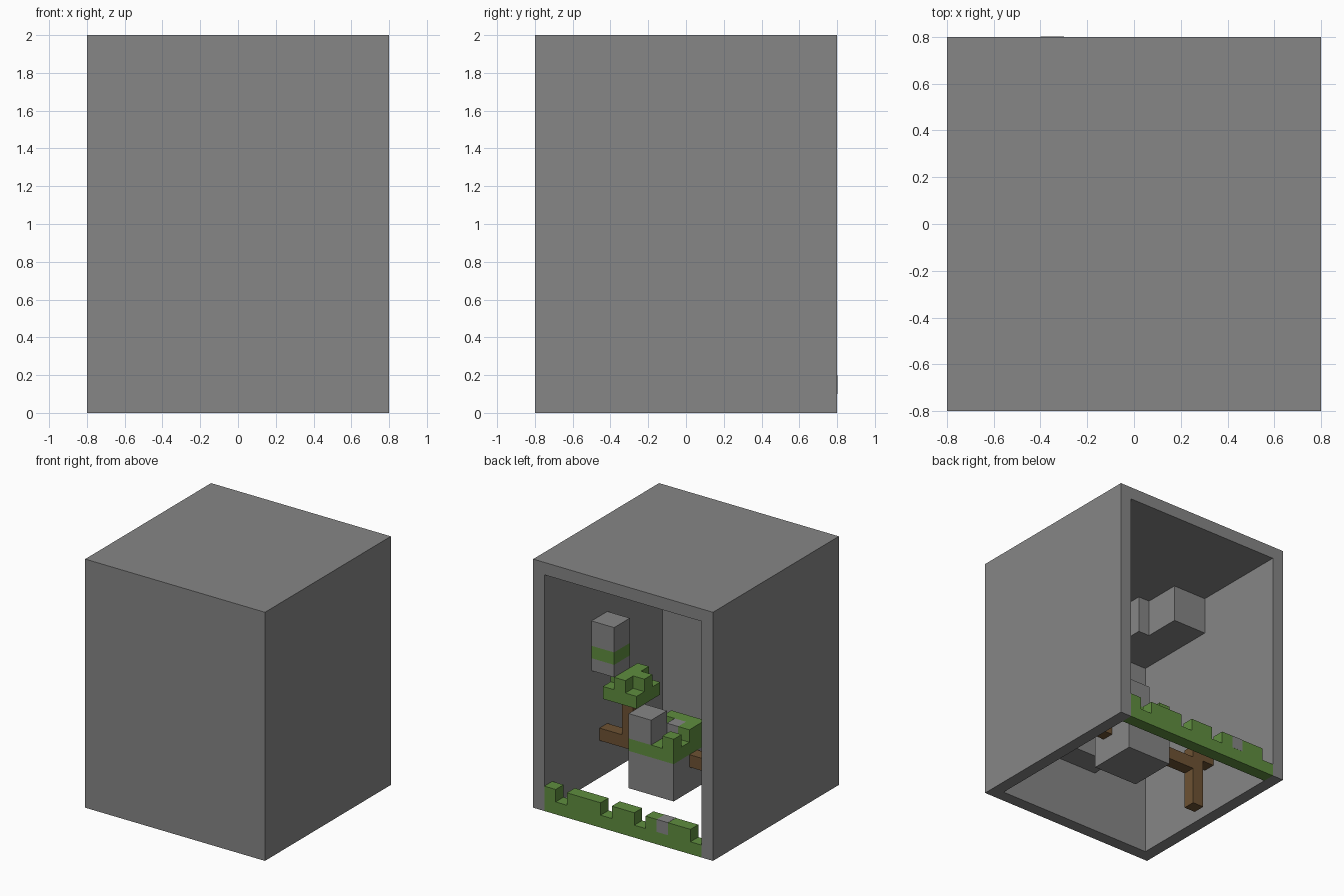
import bpy
import bmesh
from mathutils import Vector

if "Cube" in bpy.data.objects:
    bpy.data.objects.remove(bpy.data.objects["Cube"], do_unlink=True)

U = 0.1  # one block


def material(name, rgb):
    m = bpy.data.materials.new(name)
    m.use_nodes = True
    m.diffuse_color = (*rgb, 1)
    m.node_tree.nodes["Principled BSDF"].inputs["Base Color"].default_value = (*rgb, 1)
    return m


STONE = material("stone grey", (0.24, 0.24, 0.24))
GRASS = material("leaf green", (0.115, 0.27, 0.05))
WOOD = material("wood brown", (0.155, 0.085, 0.033))


def add_box(bm, lo, hi):
    """Box between two corners given in blocks."""
    lo, hi = Vector(lo) * U, Vector(hi) * U
    verts = bmesh.ops.create_cube(bm, size=1)["verts"]
    for v in verts:
        v.co = [(a + b) / 2 + c * (b - a) for a, b, c in zip(lo, hi, v.co)]
    return verts


def boxes(name, mat, *corner_pairs):
    bm = bmesh.new()
    for lo, hi in corner_pairs:
        add_box(bm, lo, hi)
    me = bpy.data.meshes.new(name)
    bm.to_mesh(me)
    bm.free()
    me.materials.append(mat)
    ob = bpy.data.objects.new(name, me)
    bpy.context.collection.objects.link(ob)
    return ob


def prism(name, mat, outline, axis, start, depth):
    """Flat outline in blocks, extruded along axis 1 (y) or 2 (z)."""
    bm = bmesh.new()
    place = (lambda a, b: (a, start, b)) if axis == 1 else (lambda a, b: (a, b, start))
    face = bm.faces.new([bm.verts.new(Vector(place(a, b)) * U) for a, b in outline])
    out = bmesh.ops.extrude_face_region(bm, geom=[face])["geom"]
    move = Vector((0, 0, 0))
    move[axis] = depth * U
    bmesh.ops.translate(bm, vec=move, verts=[g for g in out if isinstance(g, bmesh.types.BMVert)])
    bmesh.ops.recalc_face_normals(bm, faces=bm.faces)
    me = bpy.data.meshes.new(name)
    bm.to_mesh(me)
    bm.free()
    me.materials.append(mat)
    ob = bpy.data.objects.new(name, me)
    bpy.context.collection.objects.link(ob)
    return ob


# Hollow shell, open at the back and the bottom
shell = boxes("shell", STONE, ((-8, -8, 0), (8, 8, 20)))
bm = bmesh.new()
bm.from_mesh(shell.data)
bm.normal_update()
bmesh.ops.delete(bm, geom=[f for f in bm.faces if f.normal.y > 0.5 or f.normal.z < -0.5],
                 context='FACES')
bm.to_mesh(shell.data)
bm.free()
mod = shell.modifiers.new("walls", 'SOLIDIFY')
mod.thickness = U
mod.offset = -1
mod.use_even_offset = True
mod.use_quality_normals = True

# Grass strip along the open back, with notches in its top
heights = [1, 2, 2, 2, 2, 1, 2, 2, 1, 2, 2, 2, 1, 2]
outline = [(-7, 0)]
for i, h in enumerate(heights):
    if i == 0 or h != heights[i - 1]:
        if i:
            outline.append((i - 7, heights[i - 1]))
        outline.append((i - 7, h))
outline += [(7, heights[-1]), (7, 0)]
prism("grass_strip", GRASS, outline, 1, 7, 1)
boxes("strip_stone", STONE, ((-4, 6.99, 1), (-3, 8.01, 2.01)))

# Floating island in the middle
boxes("island_base", STONE, ((-1, -1, 1), (3, 3, 4)))
boxes("island_grass", GRASS, ((-1, -1, 4), (3, 3, 5)))
boxes("island_tower", STONE, ((1, 1, 5), (3, 3, 7)))
boxes("island_pebble", STONE, ((0, 0, 5), (1, 1, 6)))
boxes("island_bush", GRASS, ((-1, 2, 5), (0, 3, 6)))
prism("island_hedge", GRASS, [(-1, -1), (2, -1), (2, 0), (0, 0), (0, 1), (-1, 1)], 2, 5, 1)

# Left tree growing from a beam between island and wall
boxes("left_beam", WOOD, ((3, 0, 3), (7, 1, 4)))
boxes("left_trunk", WOOD, ((4, 0, 4), (5, 1, 7)))
boxes("left_canopy", GRASS, ((3, -1, 7), (6, 2, 8)))
plus = [(4, -1), (5, -1), (5, 0), (6, 0), (6, 1), (5, 1),
        (5, 2), (4, 2), (4, 1), (3, 1), (3, 0), (4, 0)]
prism("left_canopy_top", GRASS, plus, 2, 8, 1)

# Right beam, its post and the short arm to the wall
boxes("right_beam", WOOD, ((-5, 0, 3), (-1, 1, 4)))
boxes("right_post", WOOD, ((-6, 0, 0), (-5, 1, 5)))
boxes("right_arm", WOOD, ((-7, 0, 4), (-6, 1, 5)))

# Pillar on the left wall with a green band
for part, mat, z0, z1 in (("foot", STONE, 9, 10), ("band", GRASS, 10, 11), ("head", STONE, 11, 13)):
    boxes("wall_pillar_" + part, mat, ((5, 0, z0), (7, 2, z1)))

# Stepped block under the ceiling and ledge on the front wall
prism("ceiling_block", STONE,
      [(-7, -7), (-3, -7), (-3, -3), (-4, -3), (-4, 0), (-7, 0)], 2, 16, 3)
boxes("front_ledge", STONE, ((-2, -7, 5), (2, -5, 8)))
